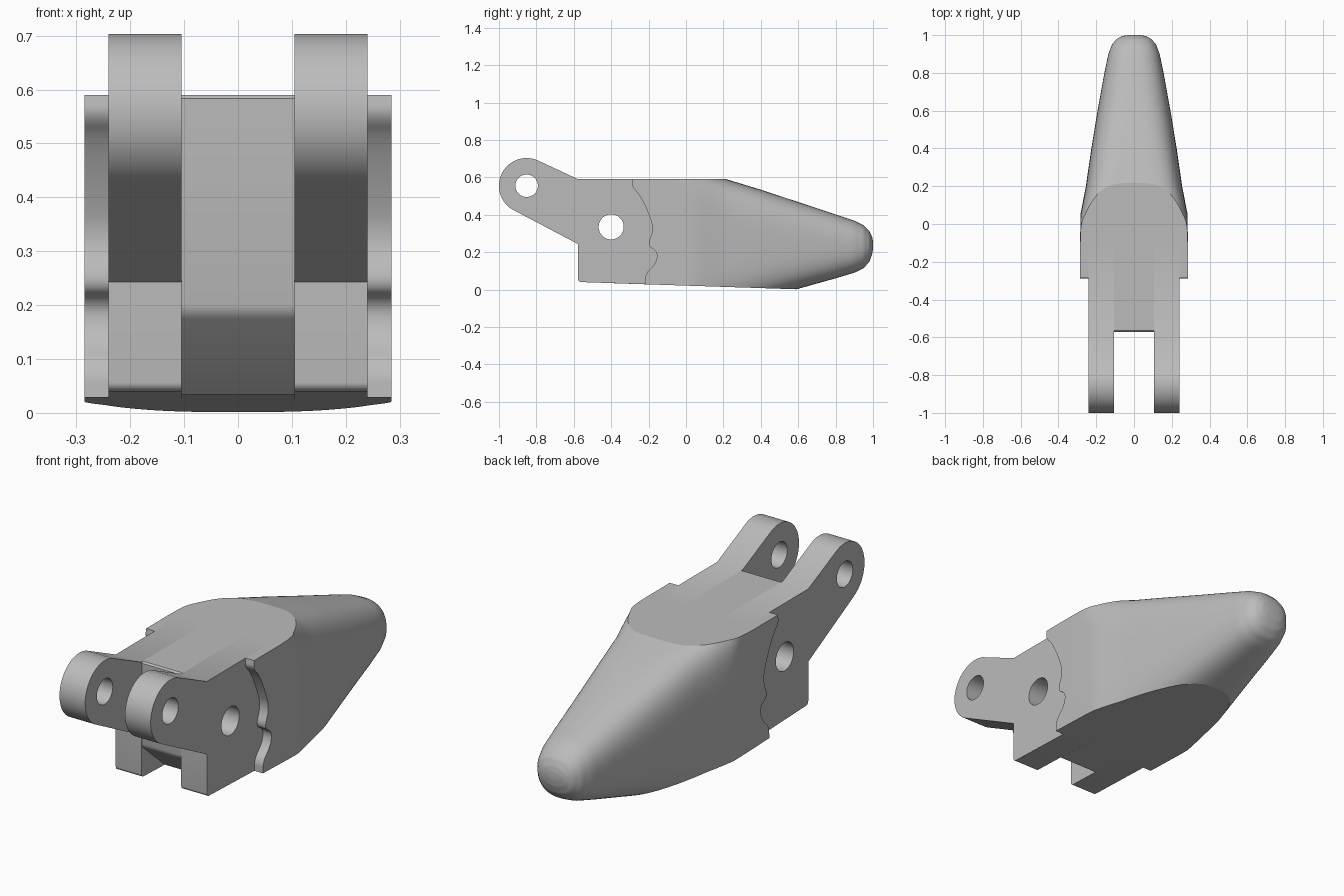
import bpy, bmesh, math
from mathutils import Matrix, Vector

if "Cube" in bpy.data.objects:
    bpy.data.objects.remove(bpy.data.objects["Cube"], do_unlink=True)

# Single plain grey
grey = bpy.data.materials.new("plain_grey")
grey.use_nodes = True
colour = (0.5, 0.5, 0.5, 1)
grey.diffuse_color = colour
grey.node_tree.nodes["Principled BSDF"].inputs["Base Color"].default_value = colour

TOP = 0.59    # height of the flat upper face
JOIN = -0.1   # where the block meets the tapered tip


def base(y):
    """Height of the gently sloping underside."""
    return 0.021 - 0.033 * y


def arc(cy, cz, r, start, end, steps):
    angles = [math.radians(start + (end - start) * i / steps) for i in range(steps + 1)]
    return [(cy + r * math.cos(a), cz + r * math.sin(a)) for a in angles]


def circle(cy, cz, r):
    return arc(cy, cz, r, 0, 360, 48)[:-1]


def soften(pts, rounds=3):
    """Corner cutting on an open path, keeping its ends."""
    for _ in range(rounds):
        new = [pts[0]]
        for (a, b), (c, d) in zip(pts, pts[1:]):
            new += [(a * .75 + c * .25, b * .75 + d * .25),
                    (a * .25 + c * .75, b * .25 + d * .75)]
        pts = new + [pts[-1]]
    return pts


def finish(name, bm, sharp=(), limit=30):
    """Smooth shading with sharp edges, then link as an object."""
    bmesh.ops.recalc_face_normals(bm, faces=bm.faces)
    for f in bm.faces:
        f.smooth = True
    for e in bm.edges:
        e.smooth = e not in sharp and e.calc_face_angle(0) < math.radians(limit)
    mesh = bpy.data.meshes.new(name)
    bm.to_mesh(mesh)
    bm.free()
    mesh.materials.append(grey)
    obj = bpy.data.objects.new(name, mesh)
    bpy.context.collection.objects.link(obj)


def prism(name, loops, x0, x1):
    """Extrude a side outline, with holes, from x0 to x1."""
    curve = bpy.data.curves.new(name + "_outline", "CURVE")
    curve.dimensions = "2D"
    curve.fill_mode = "BOTH"
    curve.extrude = (x1 - x0) / 2
    for loop in loops:
        spline = curve.splines.new("POLY")
        spline.points.add(len(loop) - 1)
        for p, (y, z) in zip(spline.points, loop):
            p.co = (y, z, 0, 1)
        spline.use_cyclic_u = True
    temp = bpy.data.objects.new(name + "_outline", curve)
    bpy.context.collection.objects.link(temp)
    deps = bpy.context.evaluated_depsgraph_get()
    mesh = bpy.data.meshes.new_from_object(temp.evaluated_get(deps))
    bm = bmesh.new()
    bm.from_mesh(mesh)
    bpy.data.objects.remove(temp, do_unlink=True)
    bpy.data.curves.remove(curve)
    bpy.data.meshes.remove(mesh)
    bmesh.ops.remove_doubles(bm, verts=bm.verts, dist=1e-5)
    turn = Matrix(((0, 0, 1, (x0 + x1) / 2), (1, 0, 0, 0), (0, 1, 0, 0), (0, 0, 0, 1)))
    bm.transform(turn)
    finish(name, bm)


pin_hole = circle(-0.4, 0.335, 0.067)

# Hinge lugs: side walls of the block with an angled arm and eye
lug = arc(-0.852, 0.555, 0.148, 64, 242, 40)
lug += [(-0.577, 0.243)]
lug += arc(-0.56, 0.057, 0.017, 180, 268, 6)
lug += [(JOIN, base(JOIN)), (JOIN, TOP), (-0.577, TOP)]
eye = circle(-0.852, 0.555, 0.06)

# Cheeks: raised side plates with a wavy front edge
wave = soften([(-.285, TOP), (-.29, .55), (-.25, .51), (-.2, .41), (-.172, .32),
               (-.21, .235), (-.152, .205), (-.16, .14), (-.218, .085),
               (-.22, base(-.22))])
cheek = wave + [(JOIN, base(JOIN)), (JOIN, TOP)]

for side, s in (("left", 1), ("right", -1)):
    prism(side + "_hinge_lug", [lug, eye, pin_hole], *sorted((s * .105, s * .24)))
    prism(side + "_cheek", [cheek], *sorted((s * .24, s * .285)))

# Core between the lugs, chamfered underneath
core = [(-.565, TOP), (-.573, .583), (-.573, .2), (-.57, .187), (-.56, .175),
        (-.4, base(-.4)), (JOIN, base(JOIN)), (JOIN, TOP)]
prism("core_block", [core, pin_hole], -.105, .105)

# Tapered tip: y, half width, top, bottom, squareness
stations = [
    (JOIN, .285, .690, -.20, 16), (.05, .284, .642, -.15, 6),
    (.2, .255, .595, -.11, 4.4), (.4, .226, .534, -.052, 3.6),
    (.6, .193, .468, .004, 3.1), (.8, .157, .402, .06, 2.7),
    (.9, .136, .368, .09, 2.5), (.95, .117, .343, .114, 2.4),
    (.98, .092, .313, .148, 2.3), (.995, .063, .281, .188, 2.2),
    (1.0, .035, .258, .218, 2.1)]
RINGS, SIDES = 4, 72
sections = []
for a, b in zip(stations, stations[1:]):
    for i in range(RINGS):
        t = i / RINGS
        sections.append([p + (q - p) * t for p, q in zip(a, b)])
sections.append(stations[-1])


def power(v, n):
    return math.copysign(abs(v) ** (2 / n), v)


bm = bmesh.new()
rings = []
for y, w, hi, lo, n in sections:
    ring = []
    for k in range(SIDES):
        a = 2 * math.pi * (k + .5) / SIDES
        ring.append(bm.verts.new((w * power(math.cos(a), n), y,
                                  (hi + lo) / 2 + (hi - lo) / 2 * power(math.sin(a), n))))
    rings.append(ring)
for r, q in zip(rings, rings[1:]):
    for k in range(SIDES):
        j = (k + 1) % SIDES
        bm.faces.new((r[k], r[j], q[j], q[k]))
bm.faces.new(rings[0])
bm.faces.new(rings[-1])

# Slice the tip flat above and below
cut_edges = set()
for co, no in (((0, 0, TOP), (0, 0, 1)), ((0, 0, base(0)), (0, -.033, -1))):
    geom = bm.verts[:] + bm.edges[:] + bm.faces[:]
    res = bmesh.ops.bisect_plane(bm, geom=geom, plane_co=co,
                                 plane_no=Vector(no).normalized(), clear_outer=True)
    edges = [e for e in res["geom_cut"] if isinstance(e, bmesh.types.BMEdge)]
    bmesh.ops.edgenet_fill(bm, edges=edges)
    cut_edges.update(edges)
finish("tapered_tip", bm, cut_edges, 40)
